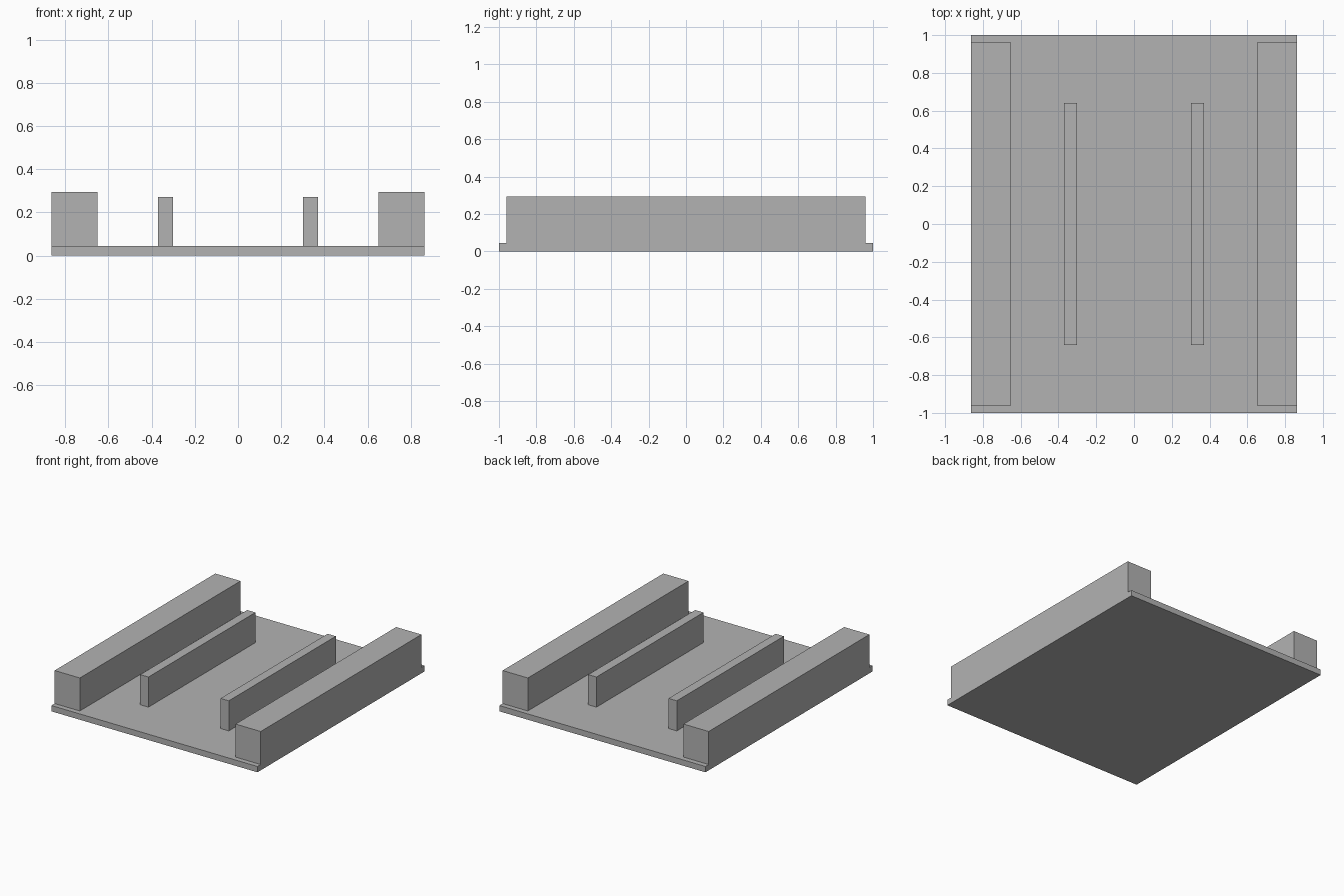
import bpy

cube = bpy.data.objects.get("Cube")
if cube:
    bpy.data.objects.remove(cube, do_unlink=True)

# Single grey material
grey = bpy.data.materials.new("plain grey")
grey.use_nodes = True
colour = (0.45, 0.45, 0.45, 1)
grey.diffuse_color = colour
grey.node_tree.nodes["Principled BSDF"].inputs["Base Color"].default_value = colour


def box(name, x0, x1, half_y, z0, z1):
    """Box between two x and two z limits, symmetric in y."""
    bpy.ops.mesh.primitive_cube_add(size=1, location=((x0 + x1) / 2, 0, (z0 + z1) / 2))
    ob = bpy.context.object
    ob.name = name
    ob.scale = (x1 - x0, 2 * half_y, z1 - z0)
    bpy.ops.object.transform_apply(location=False, rotation=False, scale=True)
    ob.data.materials.append(grey)
    return ob


HALF_WIDTH = 0.863
PLATE_TOP = 0.044

# Base plate
box("base_plate", -HALF_WIDTH, HALF_WIDTH, 1.0, 0, PLATE_TOP)

# Wide outer rails and thin inner ribs, one of each per side
for side, s in (("left", 1), ("right", -1)):
    for part, inner, outer, half_y, top in (
        ("outer_rail", 0.652, HALF_WIDTH, 0.961, 0.294),
        ("inner_rib", 0.302, 0.371, 0.64, 0.272),
    ):
        x0, x1 = sorted((s * inner, s * outer))
        box(f"{side}_{part}", x0, x1, half_y, PLATE_TOP, top)
